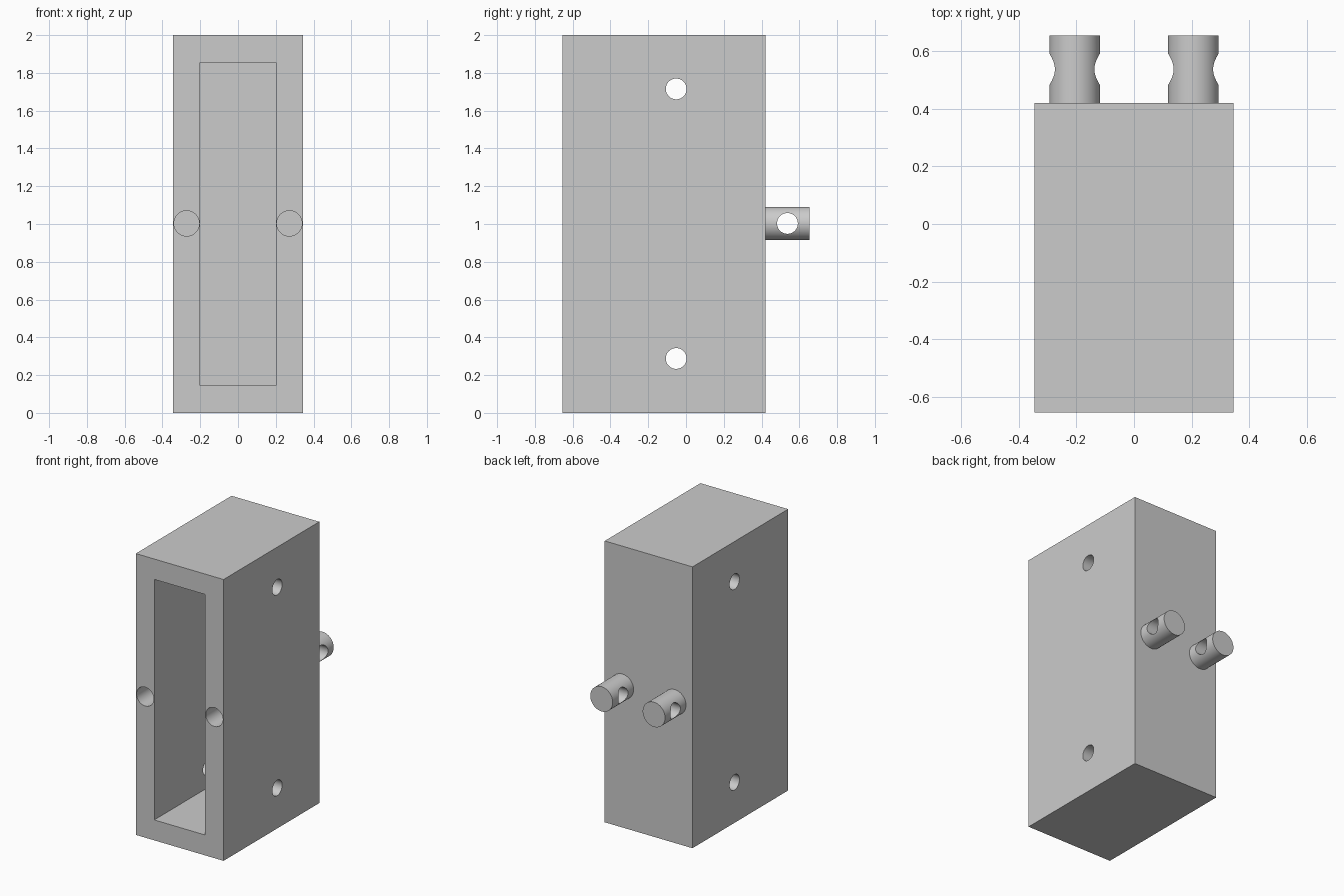
import bpy
import math

if "Cube" in bpy.data.objects:
    bpy.data.objects.remove(bpy.data.objects["Cube"])

grey = bpy.data.materials.new("light grey")
grey.diffuse_color = (0.6, 0.6, 0.6, 1)
grey.use_nodes = True
grey.node_tree.nodes["Principled BSDF"].inputs["Base Color"].default_value = grey.diffuse_color


def box(name, x, y, z):
    """Box spanning the given (low, high) ranges."""
    spans = (x, y, z)
    bpy.ops.mesh.primitive_cube_add(size=1, location=[(a + b) / 2 for a, b in spans])
    ob = bpy.context.object
    ob.name = name
    ob.scale = [b - a for a, b in spans]
    bpy.ops.object.transform_apply(location=True, rotation=False, scale=True)
    ob.data.materials.append(grey)
    return ob


def rod(name, radius, length, centre, axis):
    """Cylinder lying along x or y."""
    rot = (0, math.pi / 2, 0) if axis == "x" else (math.pi / 2, 0, 0)
    bpy.ops.mesh.primitive_cylinder_add(vertices=64, radius=radius, depth=length,
                                        location=centre, rotation=rot)
    ob = bpy.context.object
    ob.name = name
    bpy.ops.object.transform_apply(location=True, rotation=True, scale=True)
    ob.data.materials.append(grey)
    return ob


def cut(target, cutters):
    """Subtract the cutters, then remove them and shade by angle."""
    for c in cutters:
        mod = target.modifiers.new("cut", "BOOLEAN")
        mod.operation = "DIFFERENCE"
        mod.solver = "EXACT"
        mod.object = c
        bpy.ops.object.select_all(action="DESELECT")
        bpy.context.view_layer.objects.active = target
        target.select_set(True)
        bpy.ops.object.modifier_apply(modifier=mod.name)
        bpy.data.objects.remove(c)
    bpy.ops.object.shade_smooth_by_angle(angle=math.radians(30))


# Hollow housing, open at the front
housing = box("housing", (-0.345, 0.345), (-0.655, 0.42), (0, 2))
cutters = [box("cavity", (-0.2, 0.2), (-0.8, 0.275), (0.145, 1.855))]
# Cross holes through both side walls
cutters += [rod("side_hole", 0.055, 1, (0, -0.052, z), "x") for z in (0.288, 1.715)]
# Blind sockets in the front rim
cutters += [rod("front_socket", 0.067, 0.6, (s * 0.272, -0.655, 1.003), "y") for s in (-1, 1)]
cut(housing, cutters)

# Rear pegs, each with a cross hole
for side, s in (("left", -1), ("right", 1)):
    peg = rod(side + "_peg", 0.088, 0.235, (s * 0.206, 0.5375, 1.003), "y")
    cut(peg, [rod("peg_hole", 0.055, 0.3, (s * 0.206, 0.537, 1.003), "x")])
